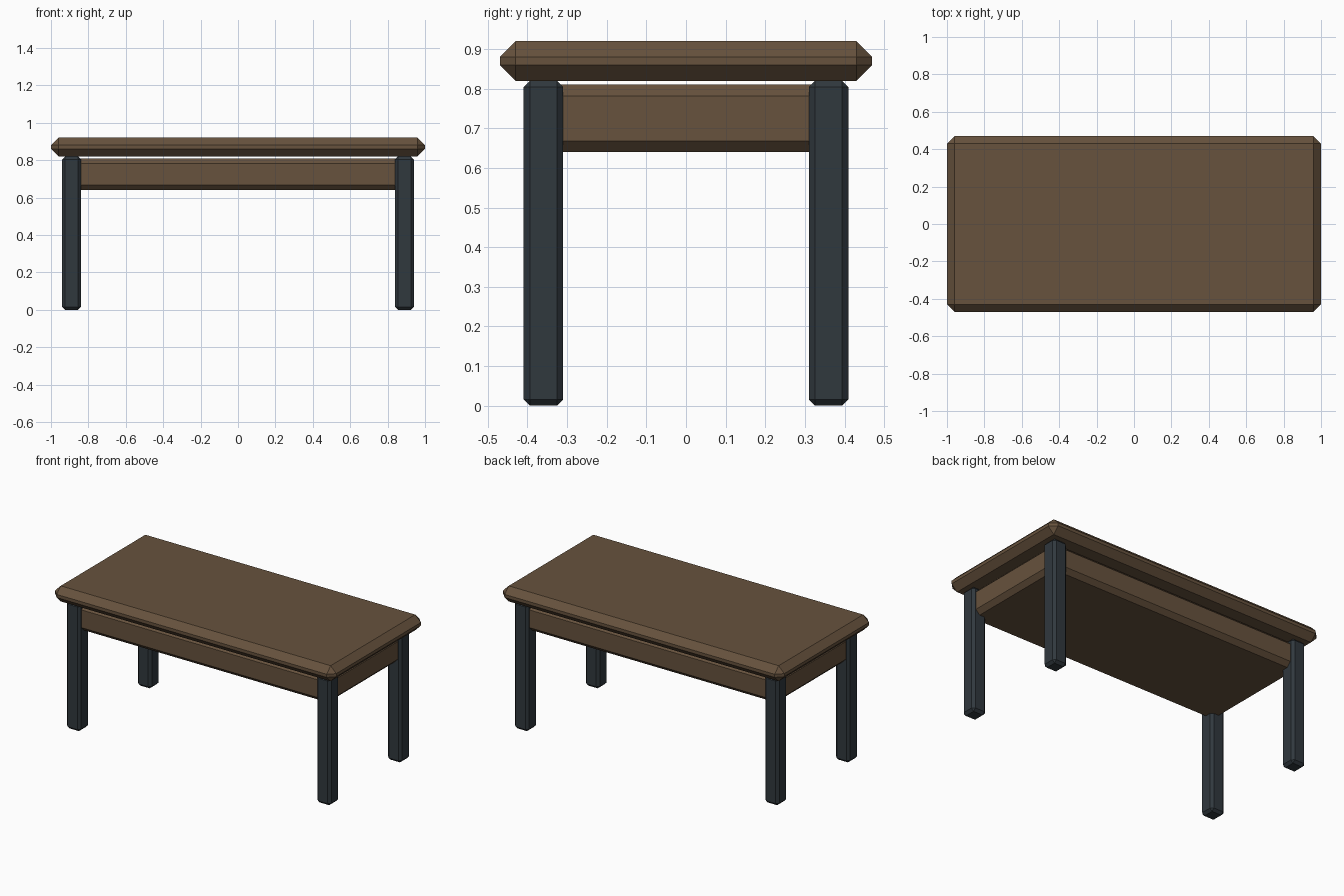
import bpy

if "Cube" in bpy.data.objects:
    bpy.data.objects.remove(bpy.data.objects["Cube"])


def material(name, color):
    m = bpy.data.materials.new(name)
    m.diffuse_color = (*color, 1)
    m.use_nodes = True
    m.node_tree.nodes["Principled BSDF"].inputs["Base Color"].default_value = m.diffuse_color
    return m


wood = material("brown_wood", (0.135, 0.085, 0.047))
dark = material("dark_legs", (0.030, 0.040, 0.048))


def chamfered_box(name, size, center, bevel, mat):
    bpy.ops.mesh.primitive_cube_add(size=1, location=center)
    ob = bpy.context.object
    ob.name = name
    ob.scale = size
    bpy.ops.object.transform_apply(location=False, rotation=False, scale=True)
    mod = ob.modifiers.new("chamfer", 'BEVEL')
    mod.width = bevel
    mod.segments = 1
    ob.data.materials.append(mat)
    return ob


# table top with wide chamfers
chamfered_box("table_top", (2.0, 0.94, 0.10), (0, 0, 0.87), 0.04, wood)

# solid apron block set slightly inside the legs
chamfered_box("apron", (1.84, 0.78, 0.17), (0, 0, 0.725), 0.028, wood)

# four square legs
for side, sx in (("left", -1), ("right", 1)):
    for end, sy in (("front", -1), ("back", 1)):
        chamfered_box(f"{end}_{side}_leg", (0.10, 0.10, 0.82),
                      (sx * 0.89, sy * 0.36, 0.41), 0.016, dark)
